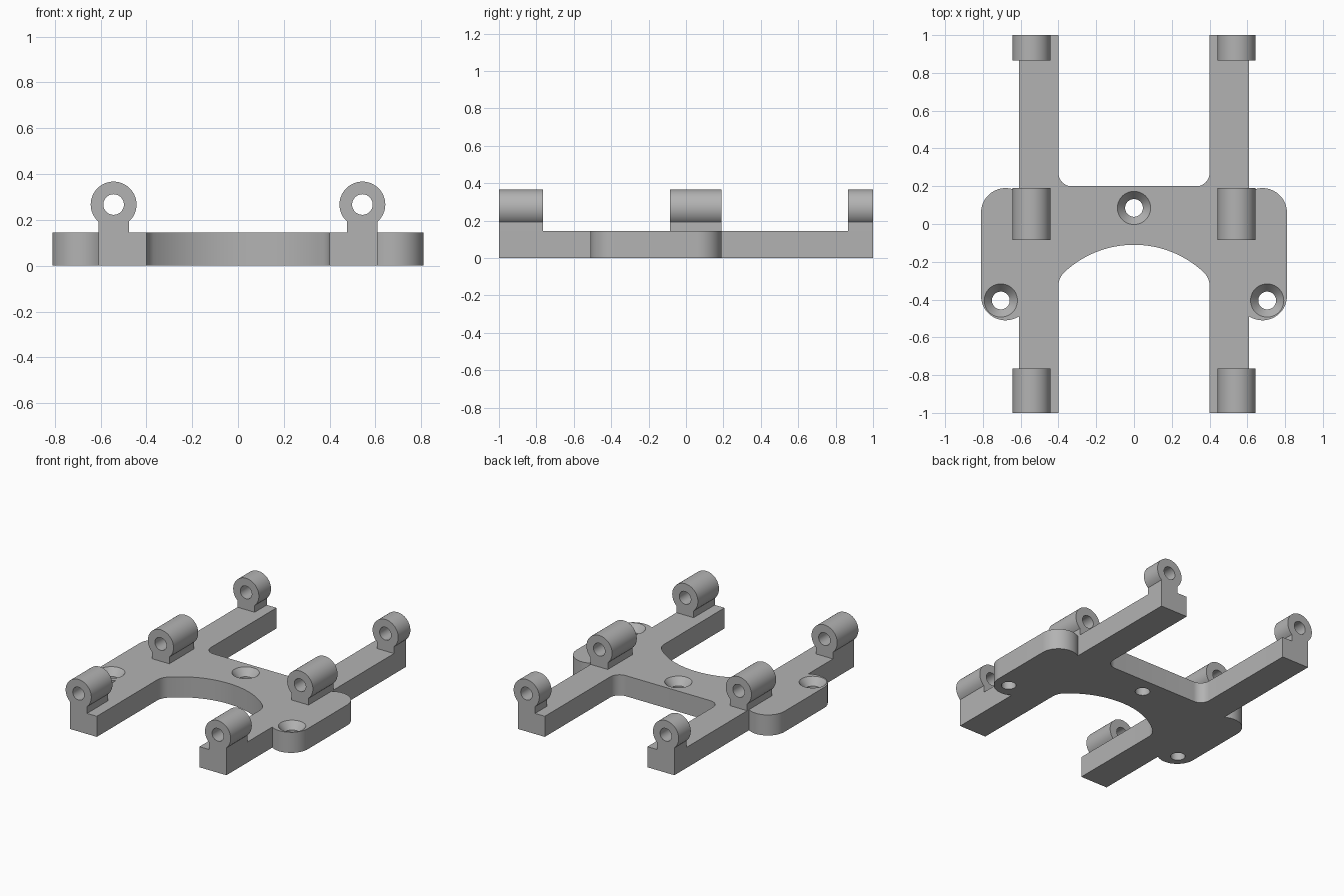
import bpy, bmesh, math
from mathutils import Vector

cube = bpy.data.objects.get("Cube")
if cube:
    bpy.data.objects.remove(cube, do_unlink=True)

THICK = 0.145
grey = bpy.data.materials.new("plain grey")
grey.use_nodes = True
colour = (0.45, 0.45, 0.45, 1)
grey.diffuse_color = colour
grey.node_tree.nodes["Principled BSDF"].inputs["Base Color"].default_value = colour


def arc(cx, cy, r, start, end, n=12):
    angles = [math.radians(start + (end - start) * i / n) for i in range(n + 1)]
    return [(cx + r * math.cos(a), cy + r * math.sin(a)) for a in angles]


def make_object(name, bm):
    bmesh.ops.recalc_face_normals(bm, faces=bm.faces)
    mesh = bpy.data.meshes.new(name)
    bm.to_mesh(mesh)
    bm.free()
    mesh.materials.append(grey)
    obj = bpy.data.objects.new(name, mesh)
    bpy.context.collection.objects.link(obj)
    return obj


def prism(name, outline, place, direction):
    """Extrude a closed 2D outline, placed in space by a function."""
    bm = bmesh.new()
    face = bm.faces.new([bm.verts.new(place(*p)) for p in outline])
    top = bmesh.ops.extrude_face_region(bm, geom=[face])["geom"]
    verts = [v for v in top if isinstance(v, bmesh.types.BMVert)]
    bmesh.ops.translate(bm, verts=verts, vec=direction)
    return make_object(name, bm)


def lathe(name, profile, centre, sides=48):
    """Closed solid of revolution about z from (radius, height) rings."""
    bm = bmesh.new()
    rings = [[bm.verts.new((x, y, z)) for x, y in arc(*centre, r, 0, 360, sides)[:-1]]
             for r, z in profile]
    for low, high in zip(rings, rings[1:]):
        for i in range(sides):
            j = (i + 1) % sides
            bm.faces.new((low[i], low[j], high[j], high[i]))
    bm.faces.new(rings[0])
    bm.faces.new(rings[-1])
    return make_object(name, bm)


def activate(obj):
    bpy.ops.object.select_all(action="DESELECT")
    obj.select_set(True)
    bpy.context.view_layer.objects.active = obj


def cut(obj, cutter):
    cutter.hide_render = True
    mod = obj.modifiers.new("cut", "BOOLEAN")
    mod.operation, mod.solver, mod.object = "DIFFERENCE", "EXACT", cutter
    activate(obj)
    bpy.ops.object.modifier_apply(modifier=mod.name)
    bpy.data.objects.remove(cutter, do_unlink=True)


def smooth(obj):
    activate(obj)
    bpy.ops.object.shade_smooth_by_angle(angle=math.radians(30))


# Base plate: half outline with legs, rounded ears and arched opening
half = [(0.0, 0.2)]
half += arc(0.33, 0.27, 0.07, -90, 0)
half += [(0.4, 1), (0.61, 1)]
half += arc(0.68, 0.06, 0.13, 122.6, 0, 20)
half += arc(0.68, -0.38, 0.13, 0, -122.6, 20)
half += [(0.61, -1), (0.4, -1)]
half += arc(0.3, -0.328, 0.1, 0, 47)
half += arc(0, -0.65, 0.54, 47, 90, 20)[1:]
outline = half + [(-x, y) for x, y in reversed(half) if x > 0.001]
base = prism("base_plate", outline, lambda x, y: (x, y, 0), Vector((0, 0, THICK)))

# Countersunk screw holes
for centre in [(0, 0.085), (0.705, -0.405), (-0.705, -0.405)]:
    screw = [(0.047, -0.05), (0.047, THICK - 0.05), (0.088, THICK), (0.088, THICK + 0.05)]
    cut(base, lathe("screw_cutter", screw, centre))
smooth(base)

# Hinge knuckles: round barrel on a narrow neck, with a pin hole
CX, CZ = 0.543, 0.267
spans = {"front": (-1, -0.765), "middle": (-0.085, 0.19), "back": (0.865, 1)}
for place_name, (y0, y1) in spans.items():
    for side_name, side in (("left", 1), ("right", -1)):
        keyhole = [(CX - 0.067, THICK), (CX + 0.067, THICK)]
        keyhole += arc(CX, CZ, 0.1, -48, 228, 48)
        knuckle = prism(f"{place_name}_{side_name}_knuckle", keyhole,
                        lambda x, z: (side * x, y0, z), Vector((0, y1 - y0, 0)))
        pin = prism("pin_cutter", arc(CX, CZ, 0.045, 0, 360, 32)[:-1],
                    lambda x, z: (side * x, y0 - 0.05, z), Vector((0, y1 - y0 + 0.1, 0)))
        cut(knuckle, pin)
        smooth(knuckle)
